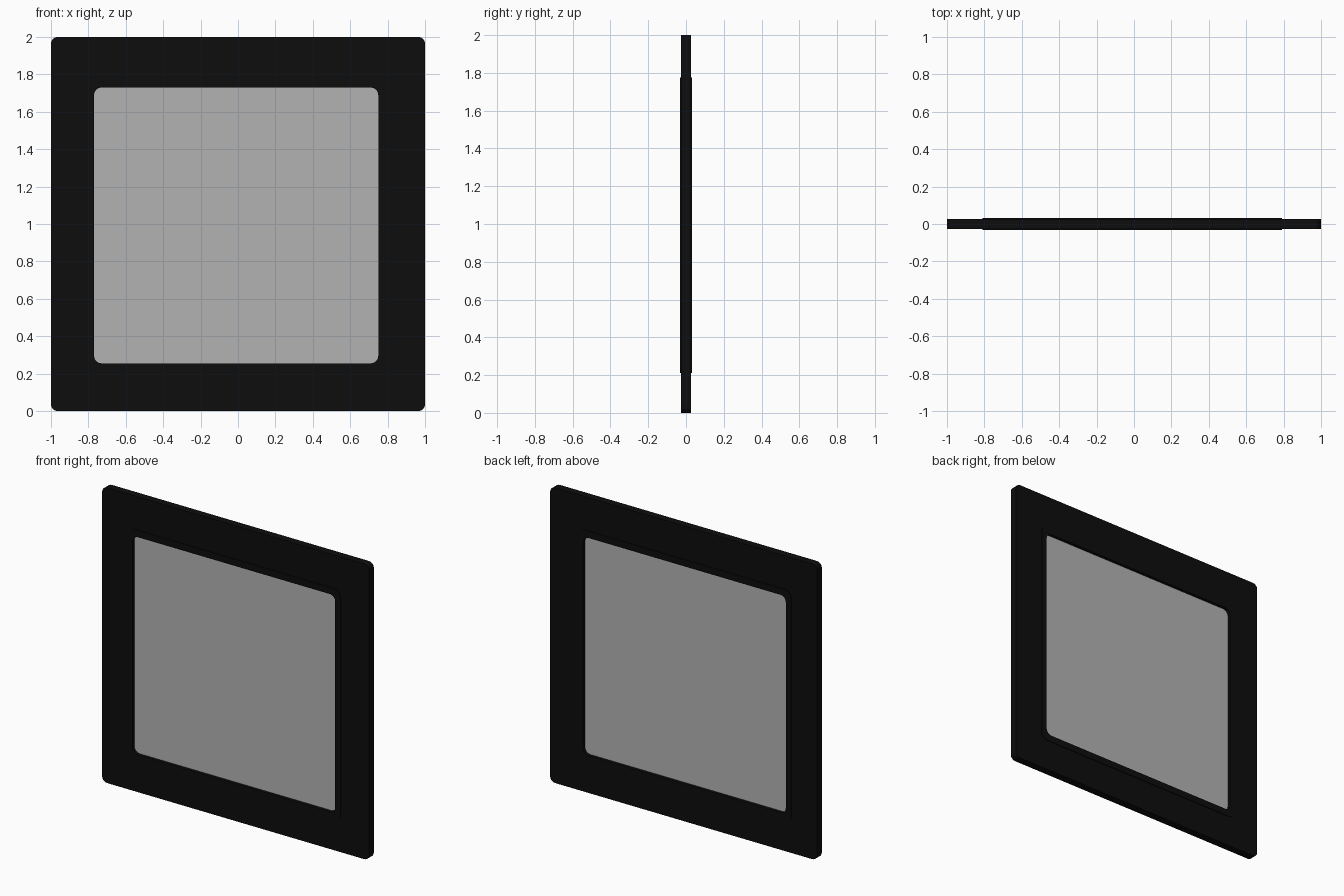
import bpy, bmesh, math

cube = bpy.data.objects.get("Cube")
if cube:
    bpy.data.objects.remove(cube)


def material(name, rgb, roughness):
    m = bpy.data.materials.new(name)
    m.use_nodes = True
    m.diffuse_color = (*rgb, 1)
    bsdf = m.node_tree.nodes["Principled BSDF"]
    bsdf.inputs["Base Color"].default_value = (*rgb, 1)
    bsdf.inputs["Roughness"].default_value = roughness
    return m


def rounded_rect(x0, x1, z0, z1, r, steps=4):
    """Outline in (x, z), counter-clockwise from the upper right corner."""
    corners = [(x1 - r, z1 - r), (x0 + r, z1 - r), (x0 + r, z0 + r), (x1 - r, z0 + r)]
    return [(cx + r * math.cos(a), cz + r * math.sin(a))
            for q, (cx, cz) in enumerate(corners)
            for a in [(q + i / steps) * math.pi / 2 for i in range(steps + 1)]]


def finish(name, bm, mat):
    bmesh.ops.recalc_face_normals(bm, faces=bm.faces)
    mesh = bpy.data.meshes.new(name)
    bm.to_mesh(mesh)
    bm.free()
    mesh.materials.append(mat)
    obj = bpy.data.objects.new(name, mesh)
    bpy.context.collection.objects.link(obj)
    return obj


def ring(name, outer, inner, depth, mat):
    """Closed frame: four outlines joined in a loop."""
    bm = bmesh.new()
    loops = [[bm.verts.new((x, y, z)) for x, z in outline]
             for outline, y in ((outer, -depth), (outer, depth), (inner, depth), (inner, -depth))]
    n = len(outer)
    for k in range(4):
        a, b = loops[k], loops[(k + 1) % 4]
        for i in range(n):
            j = (i + 1) % n
            bm.faces.new((a[i], a[j], b[j], b[i]))
    return finish(name, bm, mat)


def slab(name, outline, depth, mat):
    bm = bmesh.new()
    front = bm.faces.new([bm.verts.new((x, -depth, z)) for x, z in outline])
    grown = bmesh.ops.extrude_face_region(bm, geom=[front], use_keep_orig=True)
    moved = [v for v in grown["geom"] if isinstance(v, bmesh.types.BMVert)]
    bmesh.ops.translate(bm, verts=moved, vec=(0, 2 * depth, 0))
    return finish(name, bm, mat)


black = material("black frame", (0.004, 0.004, 0.004), 0.5)
grey = material("pale grey glass", (0.45, 0.45, 0.45), 0.5)

# Outlines, from the outside in
edge = rounded_rect(-1, 1, 0, 2, 0.035)
rim_edge = rounded_rect(-0.81, 0.79, 0.21, 1.775, 0.05)
opening = rounded_rect(-0.77, 0.75, 0.255, 1.73, 0.04)
pane_edge = rounded_rect(-0.79, 0.77, 0.235, 1.75, 0.04)

# Wide frame, raised rim around the opening, and the pane held inside it
ring("frame", edge, rim_edge, 0.026, black)
ring("window_rim", rim_edge, opening, 0.031, black)
slab("window_pane", pane_edge, 0.01, grey)
